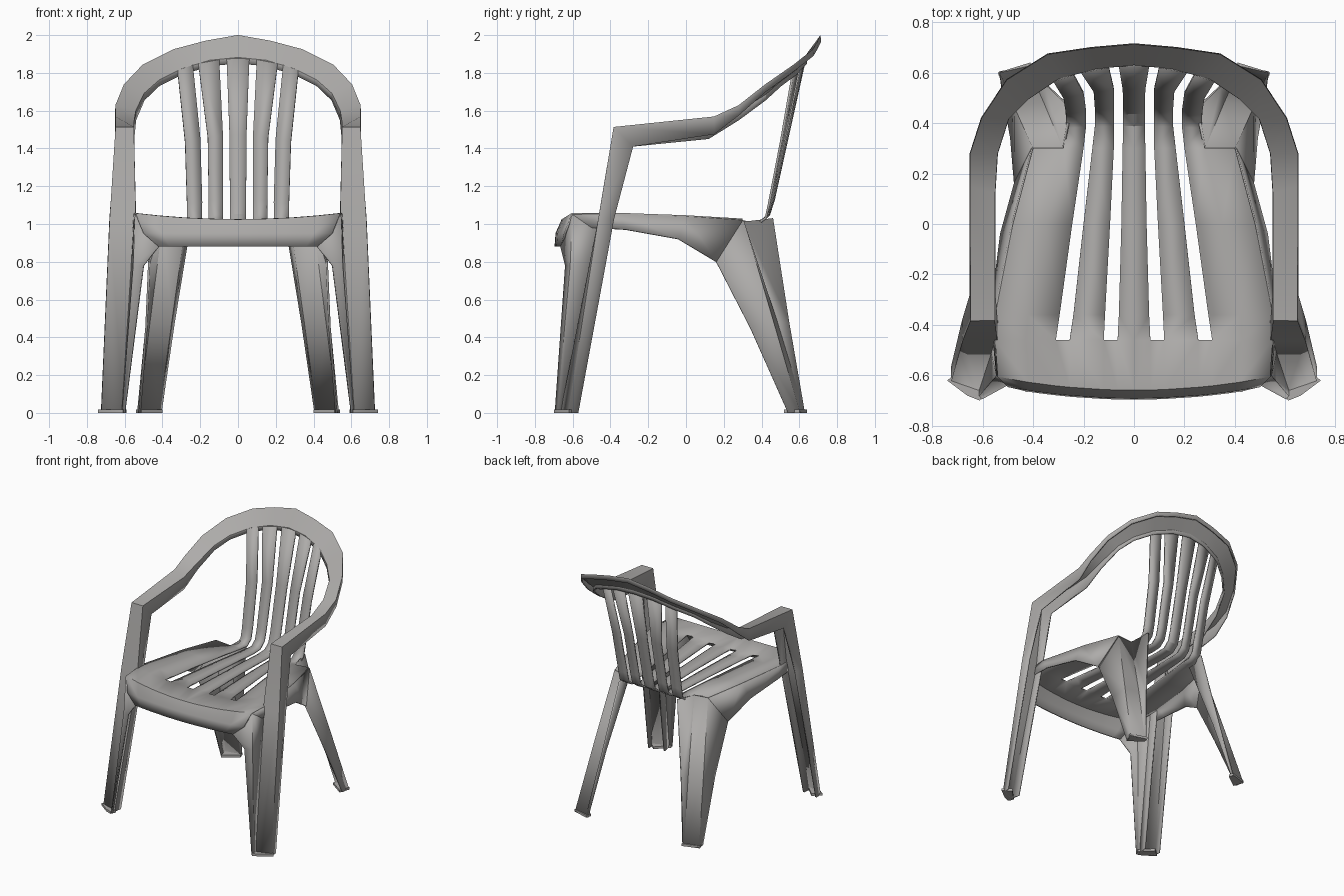
import bpy
import bmesh
import math
from mathutils import Vector

default_cube = bpy.data.objects.get("Cube")
if default_cube:
    bpy.data.objects.remove(default_cube, do_unlink=True)

# One grey plastic for the whole chair
plastic = bpy.data.materials.new("grey_plastic")
plastic.use_nodes = True
colour = (0.42, 0.41, 0.40, 1)
plastic.diffuse_color = colour
shader = next(n for n in plastic.node_tree.nodes if n.type == 'BSDF_PRINCIPLED')
shader.inputs["Base Color"].default_value = colour


def finish(name, bm, thickness=0.012):
    """Turn a half-shell into a mirrored, thin moulded part."""
    bmesh.ops.remove_doubles(bm, verts=bm.verts, dist=0.0005)
    bmesh.ops.recalc_face_normals(bm, faces=bm.faces)
    mesh = bpy.data.meshes.new(name)
    bm.to_mesh(mesh)
    bm.free()
    mesh.materials.append(plastic)
    obj = bpy.data.objects.new(name, mesh)
    bpy.context.collection.objects.link(obj)
    bpy.ops.object.select_all(action='DESELECT')
    obj.select_set(True)
    bpy.context.view_layer.objects.active = obj
    bpy.ops.object.shade_smooth_by_angle(angle=math.radians(25))
    mirror = obj.modifiers.new("mirror", 'MIRROR')
    mirror.use_clip = True
    if thickness:
        shell = obj.modifiers.new("shell", 'SOLIDIFY')
        shell.thickness = thickness
        shell.offset = 0
    return obj


def add_loft(bm, rows, keep=lambda row, column: True):
    """Skin equal-length rows of points with quads."""
    grid = [[bm.verts.new(p) for p in row] for row in rows]
    for i in range(len(grid) - 1):
        for j in range(len(grid[i]) - 1):
            if keep(i, j):
                bm.faces.new((grid[i][j], grid[i][j + 1],
                              grid[i + 1][j + 1], grid[i + 1][j]))
    loose = [v for v in bm.verts if not v.link_faces]
    bmesh.ops.delete(bm, geom=loose, context='VERTS')


def loft(name, rows, keep=lambda row, column: True):
    bm = bmesh.new()
    add_loft(bm, rows, keep)
    return finish(name, bm)


# Front legs, arms and back hoop: one continuous open channel
# each section: inner lip, inner edge, outer edge, outer lip
channel = [
    [(.60, -.59, 0), (.61, -.66, 0), (.72, -.62, 0), (.72, -.57, 0)],
    [(.545, -.39, 1.03), (.545, -.46, 1.03), (.675, -.46, 1.03), (.675, -.38, 1.03)],
    [(.555, -.28, 1.41), (.555, -.38, 1.51), (.645, -.38, 1.51), (.645, -.28, 1.41)],
]
# inner edge, outer edge, lip depth
hoop = [
    ((.555, .12, 1.54), (.645, .15, 1.565), .09),
    ((.545, .28, 1.60), (.645, .28, 1.625), .05),
    ((.50, .42, 1.69), (.60, .42, 1.735), .035),
    ((.42, .50, 1.76), (.50, .57, 1.84), .03),
    ((.30, .58, 1.82), (.34, .67, 1.92), .03),
    ((.15, .62, 1.865), (.17, .695, 1.965), .03),
    ((0, .635, 1.88), (0, .71, 1.995), .03),
]
for inner, outer, depth in hoop:
    drop = Vector((0, 0, -depth))
    channel.append([Vector(inner) + drop, inner, outer, Vector(outer) + drop])
loft("front_legs_arms_and_hoop", channel)

# Seat and back slats: one sheet with four slots
# y, z, then x of slat edges (centre, second, third slat) and the seat side
sheet = [
    (-.69, .88, .06, .12, .24, .30, .36, .42),
    (-.685, .95, .065, .12, .255, .31, .40, .50),
    (-.655, 1.02, .065, .12, .255, .31, .42, .54),
    (-.46, 1.02, .065, .12, .255, .31, .43, .55),
    (-.36, 1.02, .06, .115, .24, .295, .42, .55),
    (0, 1.015, .05, .095, .20, .245, .35, .48),
    (.30, 1.005, .045, .08, .165, .20, .28, .40),
    (.39, 1.01, .043, .08, .155, .19, .27, .40),
    (.44, 1.05, .043, .08, .155, .19, .27, .40),
    (.465, 1.13, .043, .08, .155, .19, .27, .40),
    (.54, 1.47, .045, .08, .16, .20, .28, .40),
    (.63, 1.875, .06, .10, .21, .24, .32, .40),
]
SLOT_START, SEAT_END = 3, 6


def sheet_point(x, y, z, row):
    if row < SLOT_START:                       # bowed front edge
        y += .18 * x * x
    if row <= SEAT_END:                        # dished seat
        z += .11 * x * x if row > 1 else 0
    else:                                      # wrapped backrest
        wrap = (row - SEAT_END) / (len(sheet) - 1 - SEAT_END)
        y -= .6 * x * x * wrap
        z -= .6 * x * x * wrap
    return x, y, z


def sheet_face(row, column):
    if row >= SLOT_START and column in (1, 3):
        return False
    return row < SEAT_END or column < 5


rows = [[sheet_point(x, y, z, i) for x in (0, *edges)]
        for i, (y, z, *edges) in enumerate(sheet)]
loft("seat_and_back_slats", rows, sheet_face)

# Webs joining the front skirt to the front legs
loft("front_leg_webs", [
    [(.42, -.66, .88), (.54, -.60, 1.05), (.545, -.46, 1.04)],
    [(.50, -.635, .78), (.55, -.61, .78), (.56, -.51, .78)],
    [(.60, -.69, 0), (.61, -.68, 0), (.61, -.66, 0)],
])

# Flared side aprons under the seat
loft("side_aprons", [
    [(.54, -.60, 1.05), (.55, -.50, .98)],
    [(.55, -.36, 1.055), (.56, -.32, .97)],
    [(.48, 0, 1.04), (.525, -.04, .92)],
    [(.40, .30, 1.02), (.47, .16, .80)],
])

# Rear legs: side face, back face and inner flange
loft("rear_legs", [
    [(.47, .16, .80), (.40, .30, 1.02), (.28, .30, 1.01), (.25, .46, 1.03)],
    [(.485, .34, .45), (.47, .46, .48), (.355, .48, .48), (.34, .545, .48)],
    [(.52, .54, 0), (.53, .60, 0), (.42, .625, 0), (.41, .625, 0)],
])

# Flat flared feet
feet = {
    "front_feet": [(.74, -.62), (.66, -.68), (.61, -.70), (.59, -.66), (.68, -.57)],
    "rear_feet": [(.54, .60), (.41, .64), (.40, .60), (.51, .52)],
}
for name, outline in feet.items():
    bm = bmesh.new()
    sole = bm.faces.new([bm.verts.new((x, y, 0)) for x, y in outline])
    top = bmesh.ops.extrude_face_region(bm, geom=[sole])["geom"]
    for v in top:
        if isinstance(v, bmesh.types.BMVert):
            v.co.z = .018
    finish(name, bm, thickness=0)
